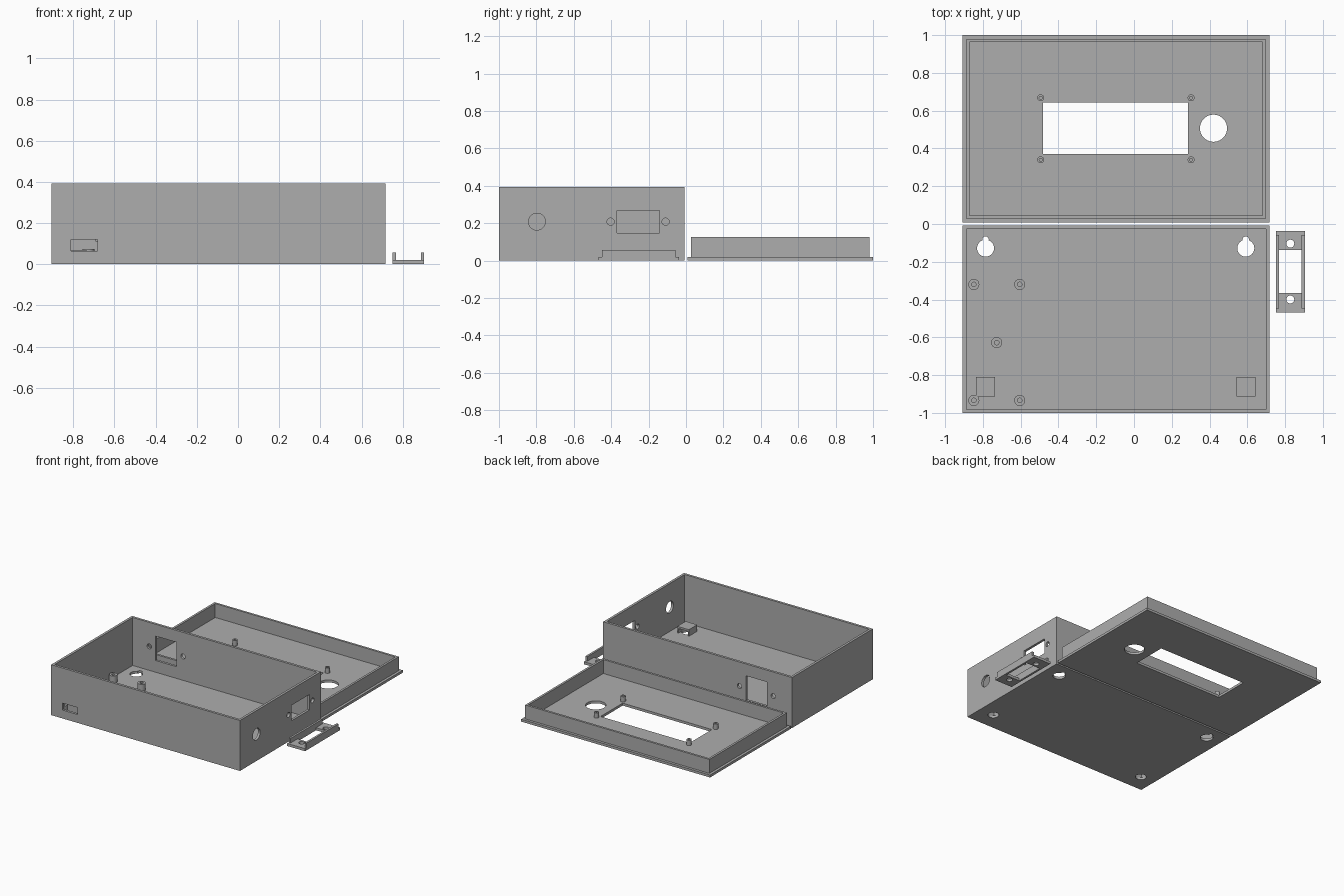
import bpy, bmesh, math
from mathutils import Matrix, Vector

if "Cube" in bpy.data.objects:
    bpy.data.objects.remove(bpy.data.objects["Cube"])

grey = bpy.data.materials.new("plain_grey")
grey.diffuse_color = (0.42, 0.42, 0.42, 1)
grey.use_nodes = True
grey.node_tree.nodes["Principled BSDF"].inputs["Base Color"].default_value = grey.diffuse_color


def to_object(name, bm):
    me = bpy.data.meshes.new(name)
    bm.to_mesh(me)
    bm.free()
    me.materials.append(grey)
    ob = bpy.data.objects.new(name, me)
    bpy.context.collection.objects.link(ob)
    return ob


def box(name, x0, x1, y0, y1, z0, z1):
    bm = bmesh.new()
    m = Matrix.Translation(((x0 + x1) / 2, (y0 + y1) / 2, (z0 + z1) / 2))
    bmesh.ops.create_cube(bm, size=1, matrix=m @ Matrix.Diagonal((x1 - x0, y1 - y0, z1 - z0, 1)))
    return to_object(name, bm)


def cyl(name, centre, r, depth, axis="Z"):
    bm = bmesh.new()
    rot = Matrix()
    if axis == "X":
        rot = Matrix.Rotation(math.pi / 2, 4, "Y")
    elif axis == "Y":
        rot = Matrix.Rotation(math.pi / 2, 4, "X")
    bmesh.ops.create_cone(bm, cap_ends=True, segments=40, radius1=r, radius2=r, depth=depth,
                          matrix=Matrix.Translation(Vector(centre)) @ rot)
    return to_object(name, bm)


def cut(ob, *cutters):
    for c in cutters:
        mod = ob.modifiers.new("cut", "BOOLEAN")
        mod.operation, mod.solver, mod.object = "DIFFERENCE", "EXACT", c
        dg = bpy.context.evaluated_depsgraph_get()
        me = bpy.data.meshes.new_from_object(ob.evaluated_get(dg))
        ob.modifiers.clear()
        ob.data = me
        bpy.data.objects.remove(c)
    return ob


def tube(name, x, y, z0, z1, r, bore):
    z, h = (z0 + z1) / 2, z1 - z0
    cut(cyl(name, (x, y, z), r, h), cyl("c", (x, y, z), bore, h * 2))


X0, X1, T, GAP, H = -0.907, 0.717, 0.019, 0.007, 0.392

# open case
case = box("case_body", X0, X1, -1, -GAP, 0, H)
cut(case, box("c", X0 + T, X1 - T, -1 + T, -GAP - T, T, 1))

# front wall slot
cut(case, box("c", -0.81, -0.682, -1.1, -0.95, 0.065, 0.119))

# right wall: round hole, connector window and its screw holes
cut(case, cyl("c", (X1, -0.797, 0.208), 0.045, 0.1, "X"),
    box("c", X1 - 0.05, X1 + 0.05, -0.369, -0.143, 0.148, 0.268),
    *[cyl("c", (X1, y, 0.208), 0.019, 0.1, "X") for y in (-0.403, -0.109)])

# back wall: socket window and its screw holes
cut(case, box("c", -0.69, -0.51, -0.05, 0.05, 0.11, 0.30),
    *[cyl("c", (x, 0, 0.205), 0.019, 0.1, "Y") for x in (-0.745, -0.455)])

# floor: keyholes near the back, covered hanging holes near the front
for i, x in enumerate((-0.786, 0.592)):
    cut(case, cyl("c", (x, -0.128, 0), 0.045, 0.1),
        box("c", x - 0.017, x + 0.017, -0.128, -0.082, -0.05, 0.05),
        cyl("c", (x, -0.083, 0), 0.0172, 0.1),
        cyl("c", (x, -0.86, 0), 0.039, 0.1))
    cover = box(f"hanger_cover_{i}", x - 0.05, x + 0.05, -0.912, -0.81, T, 0.07)
    cut(cover, box("c", x - 0.04, x + 0.04, -0.9, -0.7, 0, 0.055))

# circuit board posts
for i, (x, y) in enumerate([(-0.848, -0.32), (-0.605, -0.32), (-0.727, -0.628),
                            (-0.848, -0.934), (-0.605, -0.934)]):
    tube(f"board_post_{i}", x, y, T, 0.073, 0.029, 0.012)

# lid plate with display window and knob hole
lid = box("lid_plate", X0, X1, GAP, 1, 0, 0.019)
cut(lid, box("c", -0.482, 0.285, 0.371, 0.643, -0.1, 0.1),
    cyl("c", (0.421, 0.507, 0), 0.072, 0.2))

# lid inner rim
a, b = 0.02, 0.037
rim = box("lid_rim", X0 + a, X1 - a, GAP + a, 1 - a, 0.019, 0.127)
cut(rim, box("c", X0 + b, X1 - b, GAP + b, 1 - b, -0.1, 0.3))

# display posts
for i, x in enumerate((-0.494, 0.302)):
    for j, y in enumerate((0.34, 0.668)):
        tube(f"display_post_{i}{j}", x, y, 0.019, 0.06, 0.018, 0.008)

# loose connector bracket: stepped U channel with window and screw holes
bx0, bx1 = 0.751, 0.904
bracket = box("bracket_base", bx0, bx1, -0.468, -0.037, 0, 0.02)
cut(bracket, box("c", bx0 + 0.016, bx1 - 0.016, -0.364, -0.137, -0.1, 0.1),
    *[cyl("c", ((bx0 + bx1) / 2, y, 0), 0.021, 0.1) for y in (-0.4, -0.104)])
for name, x in (("bracket_left_wall", bx0), ("bracket_right_wall", bx1 - 0.016)):
    box(name, x, x + 0.016, -0.448, -0.057, 0.02, 0.056)

# smooth round holes, keep corners crisp
for ob in bpy.context.scene.objects:
    ob.select_set(True)
bpy.context.view_layer.objects.active = case
bpy.ops.object.shade_smooth_by_angle(angle=math.radians(30))
